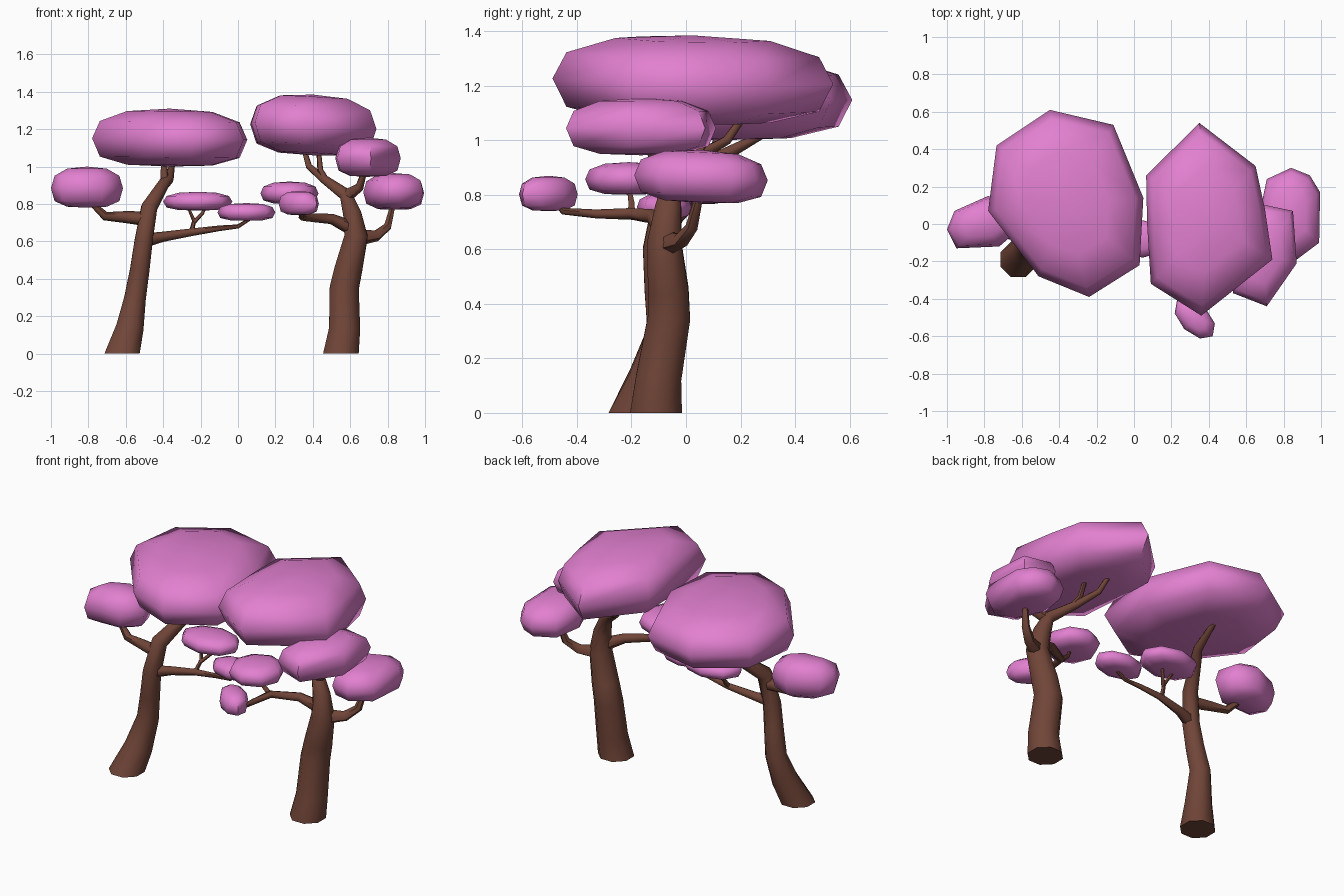
import bpy, bmesh, math
from mathutils import Vector

if "Cube" in bpy.data.objects:
    bpy.data.objects.remove(bpy.data.objects["Cube"])


def material(name, rgb):
    m = bpy.data.materials.new(name)
    m.diffuse_color = (*rgb, 1)
    m.use_nodes = True
    m.node_tree.nodes["Principled BSDF"].inputs["Base Color"].default_value = m.diffuse_color
    return m


PINK = material("blossom pink", (0.76, 0.215, 0.63))
BROWN = material("bark brown", (0.165, 0.06, 0.04))


def finish(name, bm, mat, angle):
    bmesh.ops.recalc_face_normals(bm, faces=bm.faces)
    me = bpy.data.meshes.new(name)
    bm.to_mesh(me)
    bm.free()
    me.materials.append(mat)
    ob = bpy.data.objects.new(name, me)
    bpy.context.collection.objects.link(ob)
    bpy.ops.object.select_all(action='DESELECT')
    bpy.context.view_layer.objects.active = ob
    ob.select_set(True)
    bpy.ops.object.shade_smooth_by_angle(angle=math.radians(angle))


def bridge(bm, rings):
    for a, b in zip(rings, rings[1:]):
        n = len(a)
        for i in range(n):
            j = (i + 1) % n
            bm.faces.new((a[i], a[j], b[j], b[i]))


def tube(name, path, sides=8):
    """Tapered limb through (x, y, z, radius) points."""
    bm = bmesh.new()
    pts = [Vector(p[:3]) for p in path]
    rings = []
    ref = Vector((0, 1, 0))
    for k, p in enumerate(pts):
        t = (pts[min(k + 1, len(pts) - 1)] - pts[max(k - 1, 0)]).normalized()
        if p.z == 0:
            t = Vector((0, 0, 1))
        u = (ref - t * ref.dot(t)).normalized()
        ref = u
        v = t.cross(u)
        ring = []
        for i in range(sides):
            a = math.tau * (i + 0.5) / sides
            ring.append(bm.verts.new(p + path[k][3] * (u * math.cos(a) + v * math.sin(a))))
        rings.append(ring)
    bridge(bm, rings)
    bm.faces.new(rings[0])
    bm.faces.new(rings[-1])
    finish(name, bm, BROWN, 60)


# (outline scale, height fraction) of a puffy flattened clump
PROFILE = [(0.55, -0.95), (0.9, -0.68), (1.0, -0.05), (0.9, 0.55), (0.55, 0.9)]


def clump(name, outline, z0, z1, tilt=(0, 0)):
    """Blossom clump: plan outline swept up a rounded profile."""
    bm = bmesh.new()
    n = len(outline)
    cx = (min(p[0] for p in outline) + max(p[0] for p in outline)) / 2
    cy = (min(p[1] for p in outline) + max(p[1] for p in outline)) / 2
    zc, h = (z0 + z1) / 2, (z1 - z0) / 2

    def vert(dx, dy, f):
        return bm.verts.new((cx + dx, cy + dy, zc + h * f + tilt[0] * dx + tilt[1] * dy))

    rings = [[vert((x - cx) * s, (y - cy) * s, f) for x, y in outline] for s, f in PROFILE]
    bridge(bm, rings)
    for ring, f in ((rings[0], -1), (rings[-1], 1)):
        pole = vert(0, 0, f)
        for i in range(n):
            bm.faces.new((ring[i], ring[(i + 1) % n], pole))
    finish(name, bm, PINK, 65)


def oval(cx, cy, a, b, rot=0, n=8):
    out = []
    c, s = math.cos(math.radians(rot)), math.sin(math.radians(rot))
    for i in range(n):
        t = math.tau * i / n
        x, y = a * math.cos(t), b * math.sin(t)
        out.append((cx + x * c - y * s, cy + x * s + y * c))
    return out


# Left tree: trunk and limbs
tube("left_trunk", [(-.62, -.19, 0, .102), (-.58, -.135, .13, .08), (-.55, -.085, .3, .062),
                    (-.525, -.1, .45, .056), (-.505, -.11, .6, .052), (-.475, -.08, .78, .046),
                    (-.395, .07, .91, .032), (-.37, .11, .93, .026), (-.35, .28, 1.02, .014)])
tube("left_crown_twig", [(-.39, .08, .91, .024), (-.395, .1, .96, .02), (-.395, .13, 1.04, .014)], 6)
tube("left_outer_branch", [(-.48, -.09, .72, .04), (-.6, -.07, .73, .032),
                           (-.71, -.05, .735, .024), (-.8, -.02, .82, .013)], 6)
tube("left_inner_branch", [(-.5, -.11, .605, .038), (-.4, -.08, .625, .027), (-.24, -.06, .65, .02),
                           (-.1, -.07, .67, .015), (0, -.08, .68, .011), (.08, -.08, .73, .008)], 6)
tube("left_inner_twig", [(-.25, -.06, .645, .014), (-.235, -.02, .71, .011), (-.27, .03, .79, .007)], 6)
tube("left_inner_twig_fork", [(-.237, -.03, .7, .011), (-.19, .02, .75, .009), (-.17, .04, .79, .007)], 6)

# Right tree: trunk and limbs
tube("right_trunk", [(.55, -.11, 0, .103), (.57, -.1, .13, .09), (.568, -.062, .35, .084),
                     (.59, -.065, .45, .08), (.632, -.08, .63, .067), (.61, -.065, .75, .052),
                     (.575, -.05, .85, .036), (.45, .04, .94, .023), (.38, .15, 1.0, .017),
                     (.35, .22, 1.1, .012)])
tube("right_crown_twig", [(.47, .02, .925, .02), (.44, .06, .98, .016), (.43, .1, 1.1, .012)], 6)
tube("right_shoulder_branch", [(.575, -.05, .84, .036), (.65, -.1, .89, .024), (.68, -.14, .99, .014)], 6)
tube("right_outer_branch", [(.64, -.07, .62, .045), (.74, -.02, .63, .03),
                            (.8, .02, .68, .023), (.83, .05, .8, .014)], 6)
tube("right_inner_branch", [(.61, -.08, .67, .04), (.5, -.12, .72, .028), (.36, -.2, .73, .022),
                            (.34, -.33, .73, .017), (.34, -.45, .74, .013), (.33, -.5, .79, .009)], 6)
tube("right_inner_twig", [(.36, -.2, .725, .016), (.31, -.2, .77, .012), (.28, -.21, .83, .008)], 6)

# Large crowns
clump("left_crown", [(.03, -.22), (.05, .14), (-.11, .53), (-.45, .61),
                     (-.735, .42), (-.78, .07), (-.51, -.28), (-.24, -.39)], 1.0, 1.31, (-.01, .0))
clump("right_crown", [(.74, -.19), (.7, .08), (.65, .31), (.35, .54),
                      (.065, .26), (.07, 0), (.09, -.32), (.36, -.49)], 1.06, 1.385, (-.05, -.02))

# Side clumps
clump("left_outer_clump", [(-.615, -.03), (-.65, .1), (-.78, .15), (-.96, .07),
                           (-1, -.03), (-.95, -.13), (-.72, -.12)], .78, 1.0)
clump("right_shoulder_clump", [(.87, -.21), (.85, .07), (.66, .11), (.52, -.1),
                               (.53, -.37), (.71, -.44)], .945, 1.155)
clump("right_outer_clump", [(.995, .17), (.94, .26), (.84, .3), (.71, .24),
                            (.67, .05), (.75, -.16), (.87, -.19), (.99, -.1)], .77, .965, (0, -.04))

# Small inner clumps
clump("left_inner_clump_large", oval(-.215, .04, .185, .13), .765, .865)
clump("left_inner_clump_small", oval(.045, -.08, .155, .1), .71, .805)
clump("right_inner_clump_large", oval(.275, -.21, .155, .16), .8, .92)
clump("right_inner_clump_small", oval(.325, -.505, .135, .08, -45), .74, .87)
